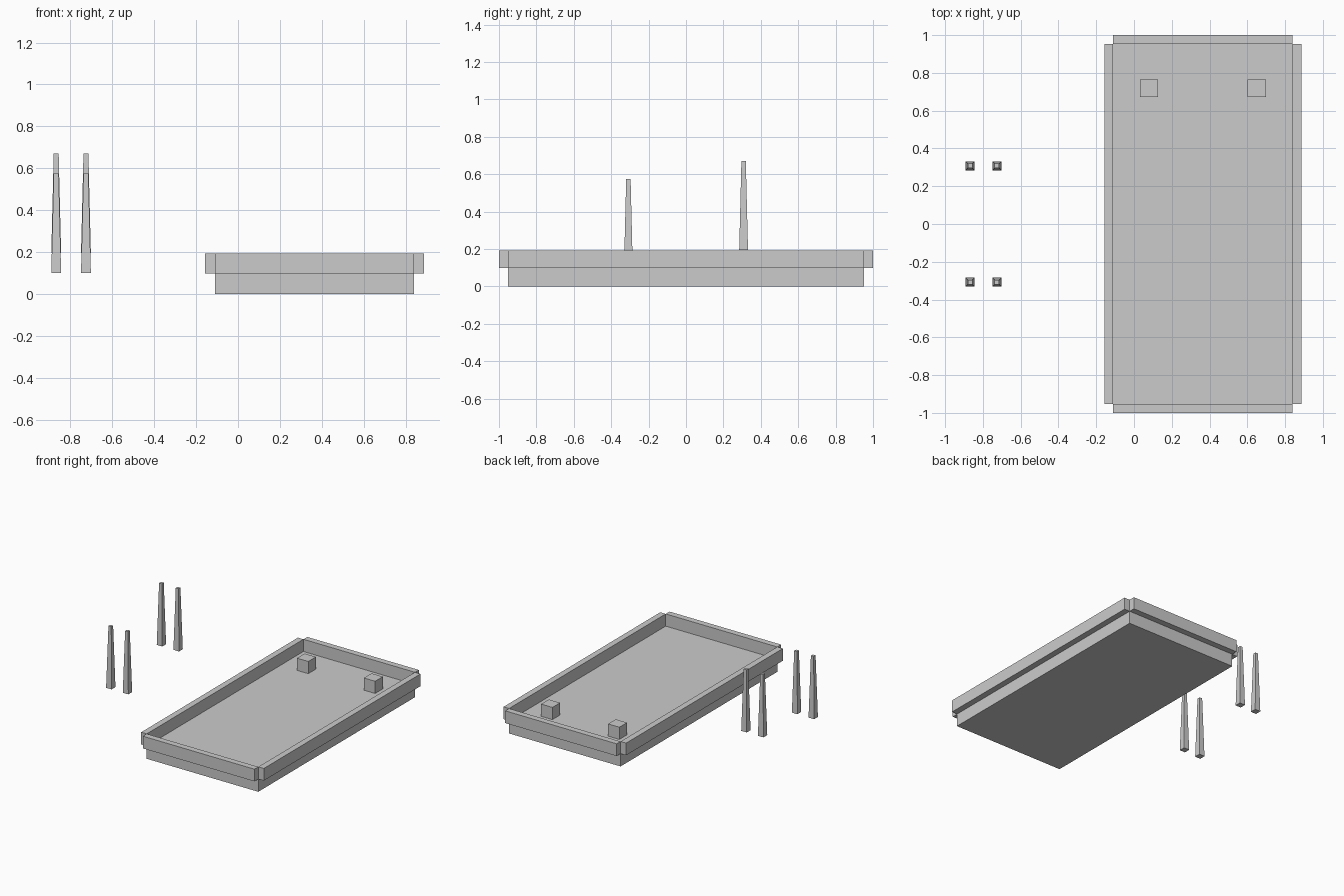
import bpy
import bmesh

if "Cube" in bpy.data.objects:
    bpy.data.objects.remove(bpy.data.objects["Cube"])


def block(name, lo, hi, taper=1.0):
    """Box between two corners; taper scales the top face about its centre."""
    c = [(a + b) / 2 for a, b in zip(lo, hi)]
    bm = bmesh.new()
    bmesh.ops.create_cube(bm, size=1)
    for v in bm.verts:
        k = taper if v.co.z > 0 else 1.0
        v.co.x *= (hi[0] - lo[0]) * k
        v.co.y *= (hi[1] - lo[1]) * k
        v.co.z *= hi[2] - lo[2]
    me = bpy.data.meshes.new(name)
    bm.to_mesh(me)
    bm.free()
    ob = bpy.data.objects.new(name, me)
    ob.location = c
    bpy.context.collection.objects.link(ob)
    return ob


X0, X1, Y = -0.11, 0.84, 0.953   # slab outline
Z1, Z2 = 0.098, 0.192            # slab top, rail top
T = 0.047                        # rail thickness

# Slab
block("slab", (X0, -Y, 0), (X1, Y, Z1))

# Rails around the slab, standing just outside its edge
block("left_rail", (X0 - T, -Y, Z1), (X0, Y, Z2))
block("right_rail", (X1, -Y, Z1), (X1 + T, Y, Z2))
block("front_rail", (X0, -1, Z1), (X1, -Y, Z2))
block("back_rail", (X0, Y, Z1), (X1, 1, Z2))

# Small cubes on the slab
for side, x in (("left", 0.08), ("right", 0.65)):
    block(side + "_cube", (x - 0.048, 0.672, Z1), (x + 0.048, 0.765, Z2))

# Tapered posts beside the slab, the back pair set higher
W, H = 0.0235, 0.475
for row, y, z in (("front", -0.308, 0.1), ("back", 0.308, 0.195)):
    for side, x in (("left", -0.868), ("right", -0.726)):
        block(f"{row}_{side}_post", (x - W, y - W, z), (x + W, y + W, z + H), 0.5)
